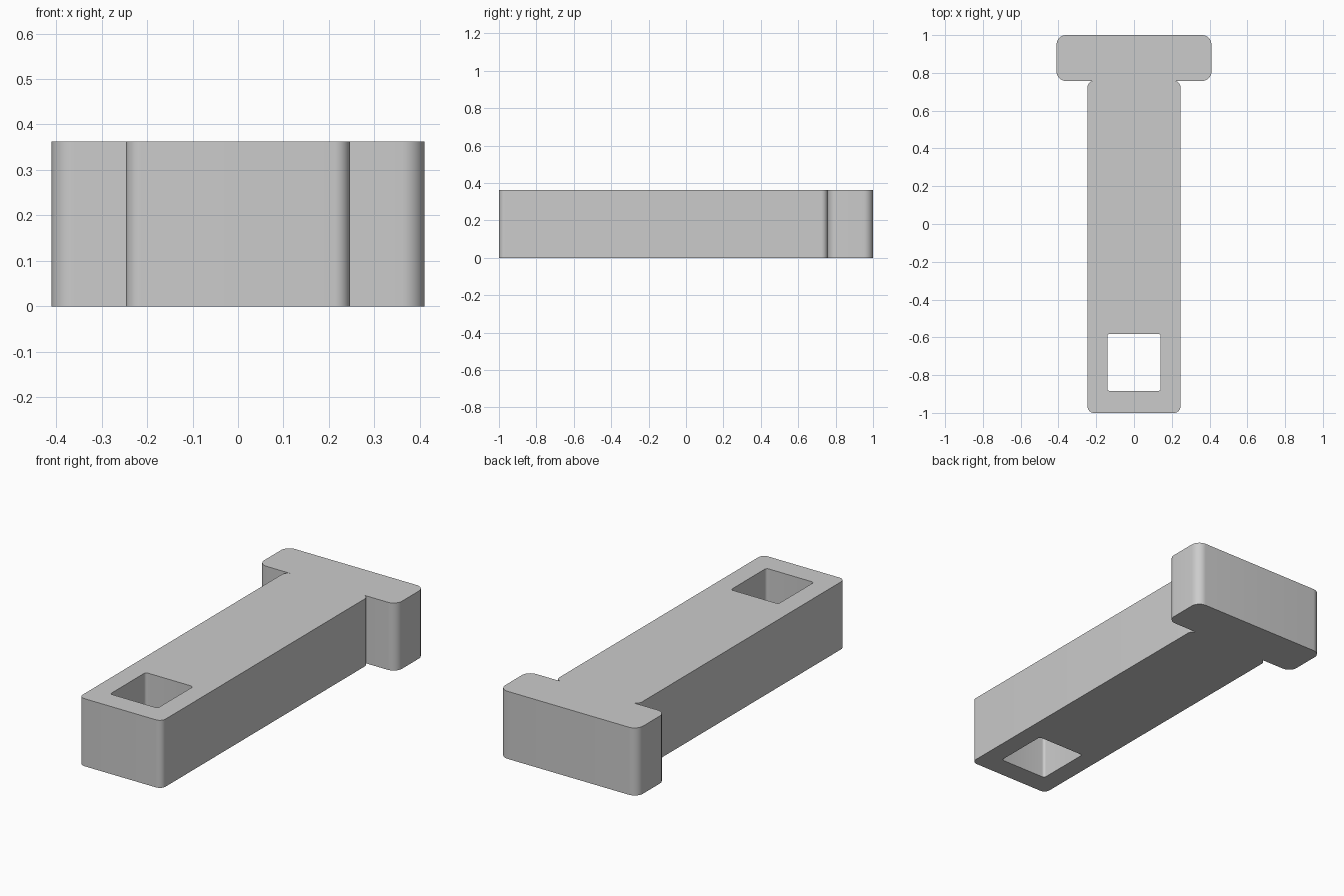
import bpy, bmesh, math

if "Cube" in bpy.data.objects:
    bpy.data.objects.remove(bpy.data.objects["Cube"])

HEIGHT = 0.363
SEAM = 0.757          # where the shaft meets the head


def arc(cx, cy, r, start, end, steps=10):
    """Points on an arc, angles in degrees."""
    return [(cx + r * math.cos(math.radians(start + (end - start) * i / steps)),
             cy + r * math.sin(math.radians(start + (end - start) * i / steps)))
            for i in range(steps + 1)]


def mirrored(half):
    """Close a right-hand half outline by mirroring it across x = 0."""
    return half + [(-x, y) for x, y in reversed(half)]


# Outer outline: rounded shaft, small notch at the seam, rounded head
shaft_w, shaft_r = 0.246, 0.034
head_w, head_r = 0.41, 0.05
top_y = SEAM - shaft_r * math.sin(math.radians(78))
outline = mirrored(
    arc(shaft_w - shaft_r, -1 + shaft_r, shaft_r, -90, 0)
    + arc(shaft_w - shaft_r, top_y, shaft_r, 0, 78)
    + arc(head_w - head_r, SEAM + head_r, head_r, -90, 0)
    + arc(head_w - head_r, 1 - head_r, head_r, 0, 90))

# Through hole near the front end
hole_w, hole_r = 0.1415, 0.014
hole = mirrored(
    arc(hole_w - hole_r, -0.884 + hole_r, hole_r, -90, 0, 6)
    + arc(hole_w - hole_r, -0.582 - hole_r, hole_r, 0, 90, 6))

# Fill the profile and extrude it upward
bm = bmesh.new()
edges = []
for loop in (outline, hole):
    verts = [bm.verts.new((x, y, 0)) for x, y in loop]
    edges += [bm.edges.new((verts[i - 1], verts[i])) for i in range(len(verts))]
bmesh.ops.triangle_fill(bm, edges=edges, use_beauty=True)
extruded = bmesh.ops.extrude_face_region(bm, geom=bm.faces[:], use_keep_orig=True)
top = [g for g in extruded["geom"] if isinstance(g, bmesh.types.BMVert)]
bmesh.ops.translate(bm, verts=top, vec=(0, 0, HEIGHT))
bmesh.ops.recalc_face_normals(bm, faces=bm.faces[:])

mesh = bpy.data.meshes.new("t_shaped_pin")
bm.to_mesh(mesh)
bm.free()
pin = bpy.data.objects.new("t_shaped_pin", mesh)
bpy.context.collection.objects.link(pin)

grey = bpy.data.materials.new("plain grey")
grey.diffuse_color = (0.6, 0.6, 0.6, 1)
grey.use_nodes = True
grey.node_tree.nodes["Principled BSDF"].inputs["Base Color"].default_value = grey.diffuse_color
mesh.materials.append(grey)

bpy.context.view_layer.objects.active = pin
pin.select_set(True)
bpy.ops.object.shade_smooth_by_angle(angle=math.radians(30))
